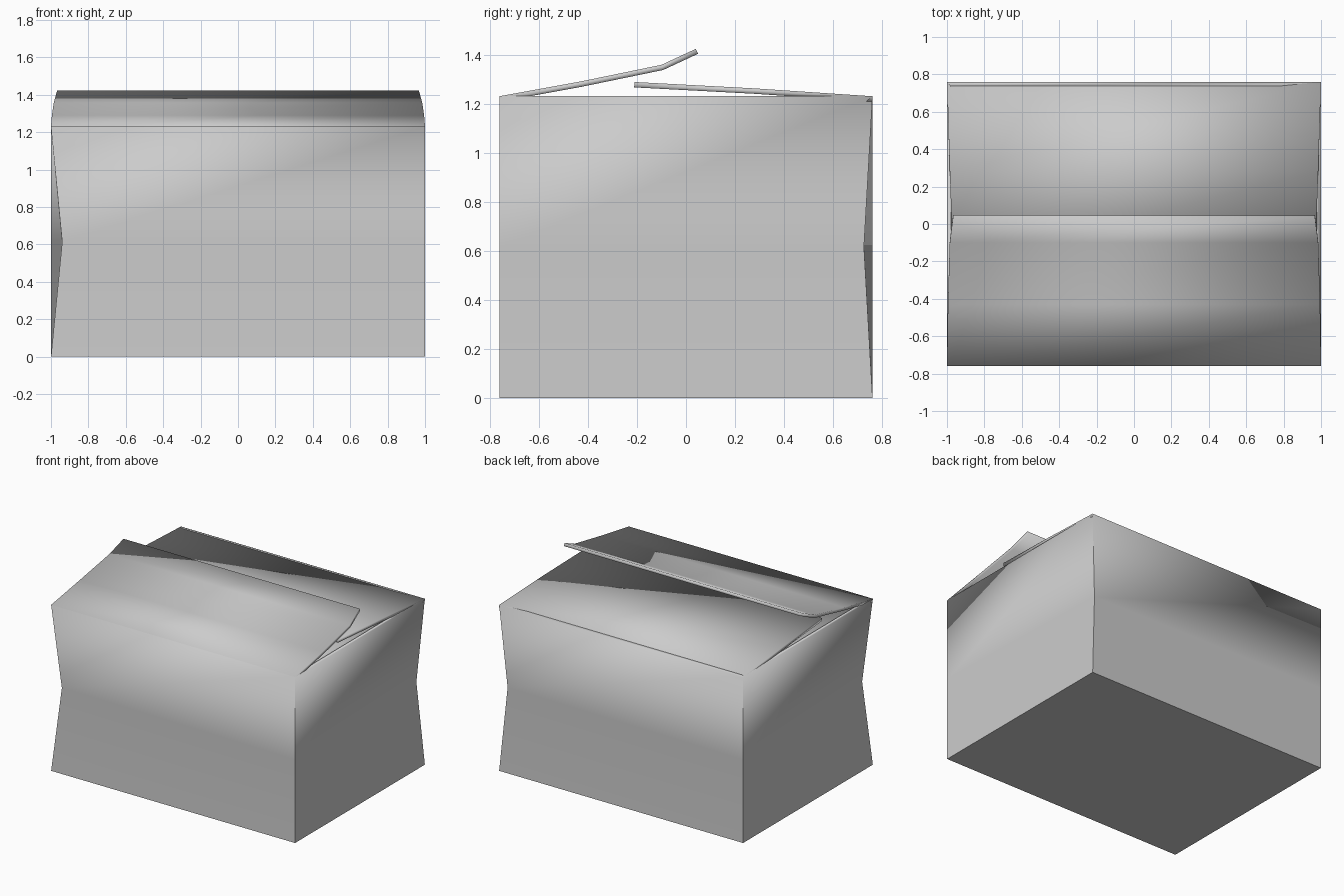
import bpy
import bmesh

cube = bpy.data.objects.get("Cube")
if cube:
    bpy.data.objects.remove(cube, do_unlink=True)

card = bpy.data.materials.new("grey_card")
card.use_nodes = True
GREY = (0.6, 0.6, 0.6, 1)
card.diffuse_color = GREY
card.node_tree.nodes["Principled BSDF"].inputs["Base Color"].default_value = GREY

HX, HY, TOP, THICK = 1.0, 0.76, 1.23, 0.022


def sheet(name, rings, closed=False, thickness=THICK, offset=-1):
    """Bridge rows of points into a sheet of card and give it thickness."""
    bm = bmesh.new()
    rows = [[bm.verts.new(p) for p in ring] for ring in rings]
    if closed:
        bm.faces.new(rows[0][::-1])
    for low, high in zip(rows, rows[1:]):
        count = len(low)
        for i in range(count if closed else count - 1):
            j = (i + 1) % count
            bm.faces.new((low[i], low[j], high[j], high[i]))
    mesh = bpy.data.meshes.new(name)
    bm.to_mesh(mesh)
    bm.free()
    mesh.materials.append(card)
    obj = bpy.data.objects.new(name, mesh)
    bpy.context.collection.objects.link(obj)
    solid = obj.modifiers.new("card_thickness", "SOLIDIFY")
    solid.thickness = thickness
    solid.offset = offset
    solid.use_even_offset = True
    bpy.ops.object.select_all(action="DESELECT")
    obj.select_set(True)
    bpy.context.view_layer.objects.active = obj
    bpy.ops.object.shade_smooth_by_angle(angle=0.5)
    return obj


# Open box with two opposite corners dented at mid height
def ring(z, dent_front=(0, 0), dent_back=(0, 0)):
    return [(-HX + dent_front[0], -HY + dent_front[1], z), (HX, -HY, z),
            (HX - dent_back[0], HY - dent_back[1], z), (-HX, HY, z)]


sheet("box_body", [ring(0), ring(TOP / 2, (0.06, 0.04), (0.045, 0.035)), ring(TOP)],
      closed=True)


# Long flaps: each row is (y, z, half width)
def long_flap(name, rows):
    sheet(name, [[(-w, y, z), (w, y, z)] for y, z, w in rows])


long_flap("front_flap", [(-HY, TOP, HX), (-0.43, 1.29, 0.995),
                         (-0.1, 1.358, 0.985), (0.04, 1.423, 0.967)])
long_flap("back_flap", [(HY, TOP, HX), (0.28, 1.262, 0.985), (-0.21, 1.288, 0.967)][::-1])

# Short side flaps folded in below the long ones
for side, name in ((1, "left_side_flap"), (-1, "right_side_flap")):
    rows = [(HX - 0.005, 0.74, TOP - 0.004), (0.62, 0.72, TOP - 0.012), (0.25, 0.7, TOP - 0.02)]
    sheet(name, [[(side * x, -side * w, z), (side * x, side * w, z)] for x, w, z in rows])
